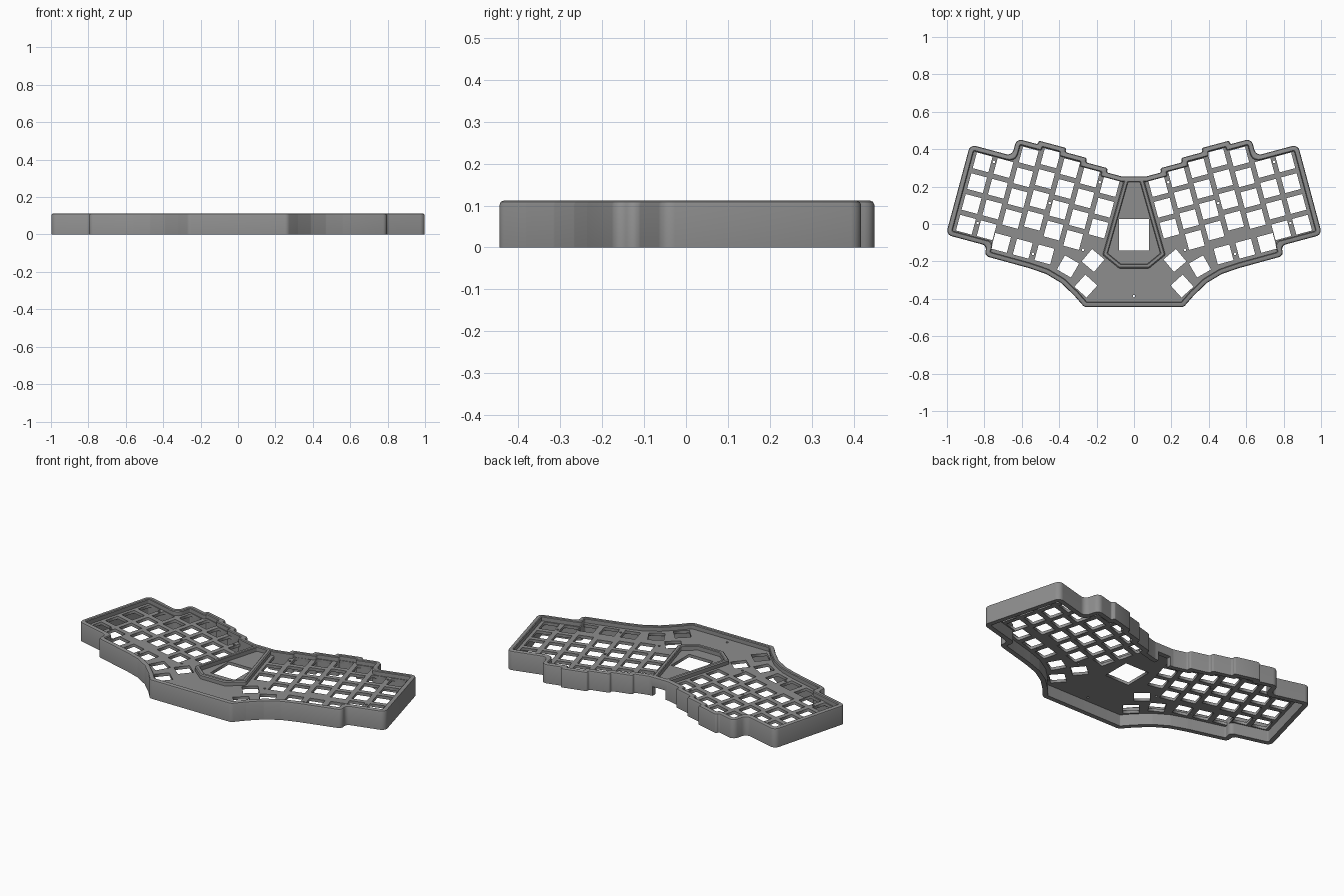
import bpy, bmesh, math
from mathutils import Vector

if "Cube" in bpy.data.objects:
    bpy.data.objects.remove(bpy.data.objects["Cube"])

TILT = math.radians(15)
ORIGIN = Vector((-0.866, 0.417))   # outer top corner of the left half
PITCH = 0.115                      # key spacing
HOLE = 0.087                       # key cutout size
TOP = 0.112

grey = bpy.data.materials.new("case grey")
grey.diffuse_color = (0.27, 0.27, 0.27, 1)
grey.use_nodes = True
grey.node_tree.nodes["Principled BSDF"].inputs["Base Color"].default_value = grey.diffuse_color


def left(u, v):
    """Tilted key-grid position (u inward, v toward the front) to world."""
    c, s = math.cos(TILT), math.sin(TILT)
    return ORIGIN + Vector((c * u - s * v, -s * u - c * v))


def mirrored(pts):
    """Left half path, closed with its mirror image."""
    return pts + [Vector((-p.x, p.y)) for p in reversed(pts)]


def signed_area(pts):
    return sum(a.x * b.y - b.x * a.y for a, b in zip(pts, pts[1:] + pts[:1])) / 2


def inset(pts, d):
    """Move a counter-clockwise polygon inward by d with mitred corners."""
    out, n = [], len(pts)
    for i, p in enumerate(pts):
        a = (p - pts[i - 1]).normalized()
        b = (pts[(i + 1) % n] - p).normalized()
        na, nb = Vector((-a.y, a.x)), Vector((-b.y, b.x))
        out.append(p + (na + nb) * d / (1 + na.dot(nb)))
    return out


def rounded(pts, r, d=0.0, seg=5):
    """Inset a polygon by d and round its corners concentrically."""
    pts = inset(pts, d)
    out, n = [], len(pts)
    for i, p in enumerate(pts):
        a, b = pts[i - 1] - p, pts[(i + 1) % n] - p
        la, lb = a.length, b.length
        a.normalize()
        b.normalize()
        convex = (b.x * a.y - b.y * a.x) > 0
        rad = max(r - d, 0.006) if convex else r + d
        half = math.acos(max(-1, min(1, a.dot(b)))) / 2
        t = min(rad / math.tan(half), 0.46 * la, 0.46 * lb)
        rad = t * math.tan(half)
        centre = p + (a + b).normalized() * (rad / math.sin(half))
        s, e = p + a * t - centre, p + b * t - centre
        turn = s.angle_signed(e)           # clockwise positive
        for k in range(seg + 1):
            ang = -turn * k / seg
            c, sn = math.cos(ang), math.sin(ang)
            out.append(centre + Vector((s.x * c - s.y * sn, s.x * sn + s.y * c)))
    return out


def ring(name, pts, r, profile):
    """Sweep a closed (inset, z) profile around a rounded polygon."""
    bm = bmesh.new()
    loops = [[bm.verts.new((q.x, q.y, z)) for q in rounded(pts, r, d)] for d, z in profile]
    n = len(loops[0])
    for la, lb in zip(loops, loops[1:] + loops[:1]):
        for i in range(n):
            j = (i + 1) % n
            bm.faces.new((la[i], la[j], lb[j], lb[i]))
    bmesh.ops.recalc_face_normals(bm, faces=bm.faces)
    me = bpy.data.meshes.new(name)
    bm.to_mesh(me)
    bm.free()
    ob = bpy.data.objects.new(name, me)
    bpy.context.collection.objects.link(ob)
    me.materials.append(grey)
    return ob


def activate(ob):
    bpy.ops.object.select_all(action='DESELECT')
    ob.select_set(True)
    bpy.context.view_layer.objects.active = ob


# Case outline: stepped back edge, tilted side, curved front
half = [left(u, v) for u, v in (
    (0.818, -0.050), (0.732, -0.050), (0.732, -0.073), (0.610, -0.073),
    (0.610, -0.097), (0.490, -0.097), (0.490, -0.120), (0.337, -0.120),
    (0.337, -0.100), (0.220, -0.100), (0.220, -0.005), (-0.012, -0.005),
    (-0.012, 0.494), (0.215, 0.494), (0.215, 0.550))]
half += [Vector(p) for p in ((-0.56, -0.236), (-0.47, -0.267), (-0.39, -0.315),
                             (-0.32, -0.382), (-0.265, -0.445))]
outline = mirrored(half)
if signed_area(outline) < 0:
    outline.reverse()

# Outer wall with a softened top edge
wall = ring("case_wall", outline, 0.032,
            [(0, 0), (0, TOP - 0.010), (0.003, TOP - 0.003), (0.010, TOP),
             (0.024, TOP), (0.028, TOP - 0.004), (0.028, 0)])

# Cable notch through the back wall
bpy.ops.mesh.primitive_cube_add(size=1, location=(0, 0.24, 0.02))
cutter = bpy.context.object
cutter.name = "cable_notch_cutter"
cutter.scale = (0.085, 0.12, 0.07)
cutter.hide_render = True
mod = wall.modifiers.new("notch", 'BOOLEAN')
mod.object, mod.operation, mod.solver = cutter, 'DIFFERENCE', 'EXACT'
activate(wall)
bpy.ops.object.modifier_apply(modifier=mod.name)
bpy.data.objects.remove(cutter)

# Raised frame around the controller bay
bay = mirrored([Vector((-0.050, 0.248)), Vector((-0.168, -0.165)), Vector((-0.080, -0.237))])
if signed_area(bay) < 0:
    bay.reverse()
frame = ring("controller_frame", bay, 0.012,
             [(0, 0.07), (0, TOP - 0.006), (0.006, TOP - 0.0005), (0.020, TOP - 0.0005),
              (0.024, TOP - 0.004), (0.024, 0.07)])


# Cutouts in the key plate
def square(centre, angle):
    h = HOLE / 2
    c, s = math.cos(angle), math.sin(angle)
    return [centre + Vector((x * c - y * s, x * s + y * c))
            for x, y in ((-h, -h), (h, -h), (h, h), (-h, h))]


def circle(centre, r=0.007, n=10):
    return [centre + Vector((r * math.cos(k * math.tau / n), r * math.sin(k * math.tau / n)))
            for k in range(n)]


holes = []
for col, v0 in enumerate((0.070, 0.070, -0.024, -0.045, -0.021, 0.0, 0.021)):
    for row in range(3 if col == 6 else 4):
        holes.append(square(left(0.0775 + PITCH * col, v0 + PITCH * row), -TILT))
for u in (0.284, 0.404, 0.524):                      # lower row
    holes.append(square(left(u, 0.46), -TILT))
for x, y, deg in ((-0.353, -0.227, -30), (-0.257, -0.332, -42), (-0.219, -0.195, -40)):
    holes.append(square(Vector((x, y)), math.radians(deg)))   # thumb keys
for u, v in ((0.135, 0.052), (0.135, 0.39), (0.710, 0.01),
             (0.480, 0.187), (0.464, 0.473), (0.717, 0.383)):
    holes.append(circle(left(u, v)))                 # screw holes
holes += [[Vector((-p.x, p.y)) for p in h] for h in holes]
holes.append(circle(Vector((0, -0.385))))
holes.append([Vector(p) for p in ((-0.08, -0.143), (0.08, -0.143), (0.08, 0.028), (-0.08, 0.028))])

# Key plate: filled flat curve with cutouts, extruded
cu = bpy.data.curves.new("key_plate", 'CURVE')
cu.dimensions = '2D'
cu.fill_mode = 'BOTH'
cu.extrude = 0.0085
for path in [rounded(outline, 0.032, 0.02)] + holes:
    sp = cu.splines.new('POLY')
    sp.points.add(len(path) - 1)
    for pt, q in zip(sp.points, path):
        pt.co = (q.x, q.y, 0, 1)
    sp.use_cyclic_u = True
plate = bpy.data.objects.new("key_plate", cu)
plate.location.z = 0.0765
bpy.context.collection.objects.link(plate)
activate(plate)
bpy.ops.object.convert(target='MESH')
plate = bpy.context.object
plate.data.materials.clear()
plate.data.materials.append(grey)

# Smooth rounded corners, keep hard edges
for ob in (wall, frame):
    activate(ob)
    bpy.ops.object.shade_smooth_by_angle(angle=math.radians(30))
